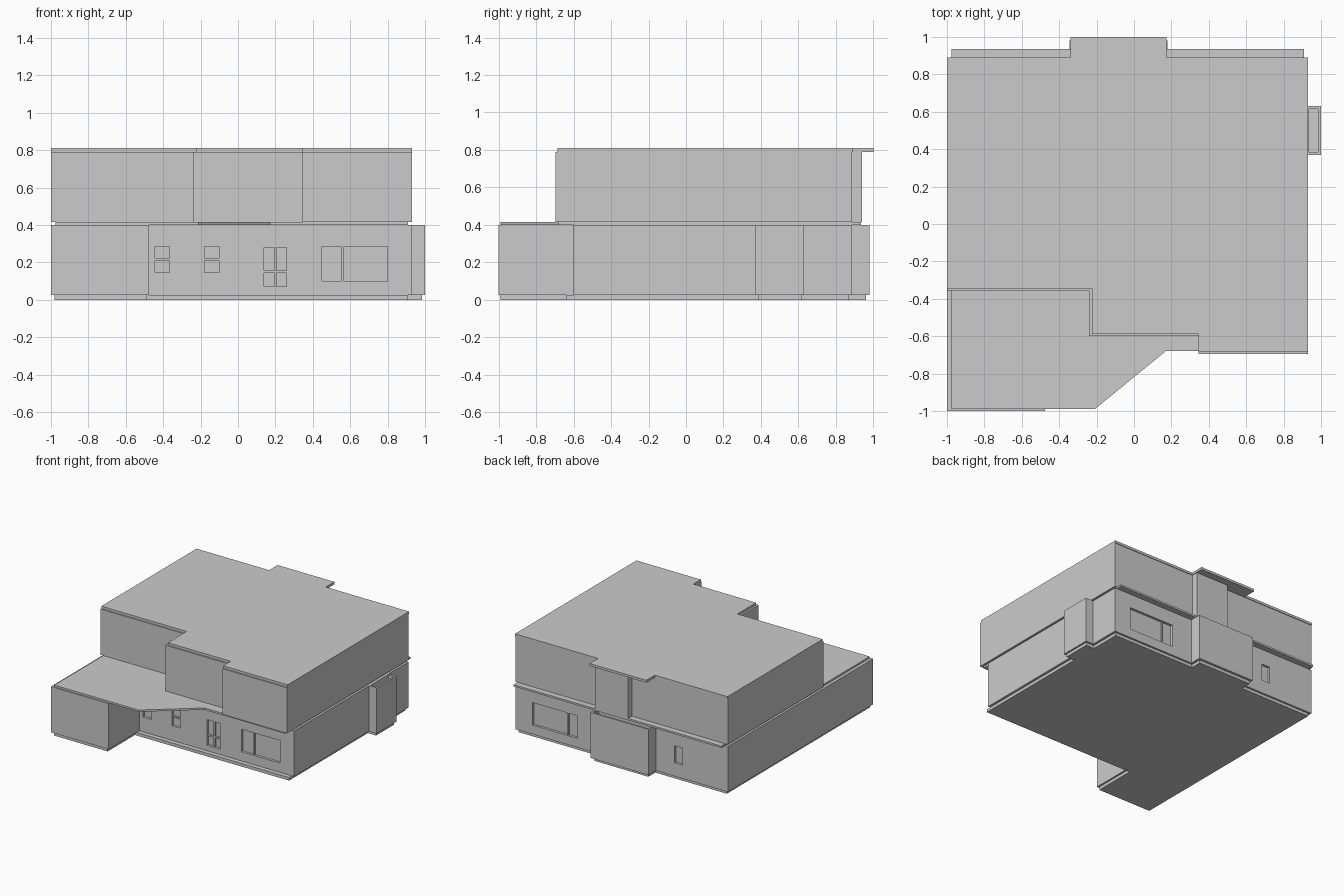
import bpy
import bmesh

cube = bpy.data.objects.get("Cube")
if cube:
    bpy.data.objects.remove(cube, do_unlink=True)

# One plain wall colour for the whole building
grey = bpy.data.materials.new("light_grey")
grey.use_nodes = True
colour = (0.6, 0.6, 0.6, 1)
grey.diffuse_color = colour
grey.node_tree.nodes["Principled BSDF"].inputs["Base Color"].default_value = colour


def prism(name, outline, z0, z1):
    """Extrude a floor plan outline from z0 to z1."""
    bm = bmesh.new()
    base = bm.faces.new([bm.verts.new((x, y, z0)) for x, y in outline])
    top = bmesh.ops.extrude_face_region(bm, geom=[base])["geom"]
    verts = [v for v in top if isinstance(v, bmesh.types.BMVert)]
    bmesh.ops.translate(bm, verts=verts, vec=(0, 0, z1 - z0))
    bmesh.ops.recalc_face_normals(bm, faces=bm.faces)
    mesh = bpy.data.meshes.new(name)
    bm.to_mesh(mesh)
    bm.free()
    mesh.materials.append(grey)
    obj = bpy.data.objects.new(name, mesh)
    bpy.context.collection.objects.link(obj)
    return obj


def box(name, x0, x1, y0, y1, z0, z1):
    return prism(name, [(x0, y0), (x1, y0), (x1, y1), (x0, y1)], z0, z1)


def cut(obj, *size):
    """Subtract a box from obj and bake the result."""
    cutter = box("cutter", *size)
    cutter.hide_render = True
    mod = obj.modifiers.new("cut", "BOOLEAN")
    mod.operation = "DIFFERENCE"
    mod.solver = "EXACT"
    mod.object = cutter
    graph = bpy.context.evaluated_depsgraph_get()
    mesh = bpy.data.meshes.new_from_object(obj.evaluated_get(graph))
    obj.modifiers.clear()
    obj.data = mesh
    bpy.data.objects.remove(cutter, do_unlink=True)


FRONT, BACK = -0.60, 0.885
FLOOR, CEILING, UPPER, EAVES, TOP = 0.025, 0.40, 0.415, 0.79, 0.81

# Foundation slab, set back under most walls and stepping out at the front
prism("foundation", [
    (-0.98, -0.99), (-0.49, -0.99), (-0.49, -0.637), (0.91, -0.637),
    (0.91, 0.385), (0.985, 0.385), (0.985, 0.615), (0.91, 0.615),
    (0.91, 0.87), (0.16, 0.87), (0.16, 0.96), (-0.33, 0.96),
    (-0.33, 0.87), (-0.98, 0.87)], 0, FLOOR)

# Ground floor with the projecting front wing
ground = prism("ground_floor", [
    (-1, -1), (-0.475, -1), (-0.475, FRONT), (0.93, FRONT),
    (0.93, BACK), (-1, BACK)], FLOOR, CEILING)

# Hollow bays on the back and the left side
back_bay = box("back_bay", -0.345, 0.18, BACK - 0.01, 0.98, FLOOR, CEILING)
cut(back_bay, -0.33, 0.165, BACK + 0.005, 0.965, FLOOR + 0.01, 0.5)
side_bay = box("side_bay", 0.92, 1.0, 0.37, 0.63, FLOOR, CEILING)
cut(side_bay, 0.935, 0.985, 0.385, 0.615, FLOOR + 0.01, 0.5)

# Middle slab, also the porch canopy with its slanted corner
prism("middle_slab", [
    (-0.975, -0.99), (-0.21, -0.99), (0.17, -0.68), (0.91, -0.68),
    (0.91, 0.935), (-0.975, 0.935)], CEILING, UPPER)

# Upper floor stepping forward in three stages
prism("upper_floor", [
    (-1, -0.355), (-0.24, -0.355), (-0.24, FRONT), (0.345, FRONT),
    (0.345, -0.695), (0.93, -0.695), (0.93, BACK), (0.17, BACK),
    (0.17, 0.94), (-0.13, 0.94), (-0.13, BACK), (-1, BACK)], UPPER, EAVES)

# Flat roof with an overhang over the back bay
prism("roof", [
    (-1, -0.345), (-0.225, -0.345), (-0.225, -0.588), (0.345, -0.588),
    (0.345, -0.685), (0.93, -0.685), (0.93, 0.89), (0.175, 0.89),
    (0.175, 1.0), (-0.34, 1.0), (-0.34, 0.89), (-1, 0.89)], EAVES, TOP)


def window(name, x0, x1, z0, z1, face, out, upright=None, rail=None):
    """Sink a window into a wall, with optional mullion and rail."""
    deep, near = face - out * 0.02, face - out * 0.007
    low, high = sorted((deep, face + out * 0.02))
    cut(ground, x0, x1, low, high, z0, z1)
    low, high = sorted((deep - out * 0.005, near))
    b = 0.006
    if upright is not None:
        box(name + "_mullion", upright - b, upright + b, low, high, z0, z1)
    if rail is not None:
        box(name + "_rail", x0, x1, low, high, rail - b, rail + b)


# Front windows and door
for i, x in enumerate((-0.445, -0.18)):
    window(f"front_sash_{i + 1}", x, x + 0.078, 0.145, 0.285, FRONT, -1, rail=0.217)
window("front_door", 0.14, 0.26, 0.07, 0.28, FRONT, -1, upright=0.2, rail=0.15)
window("front_picture_window", 0.45, 0.80, 0.10, 0.285, FRONT, -1, upright=0.56)

# Back windows
window("back_picture_window", 0.365, 0.775, 0.10, 0.285, BACK, 1, upright=0.457)
window("back_small_window", -0.59, -0.515, 0.135, 0.275, BACK, 1)
